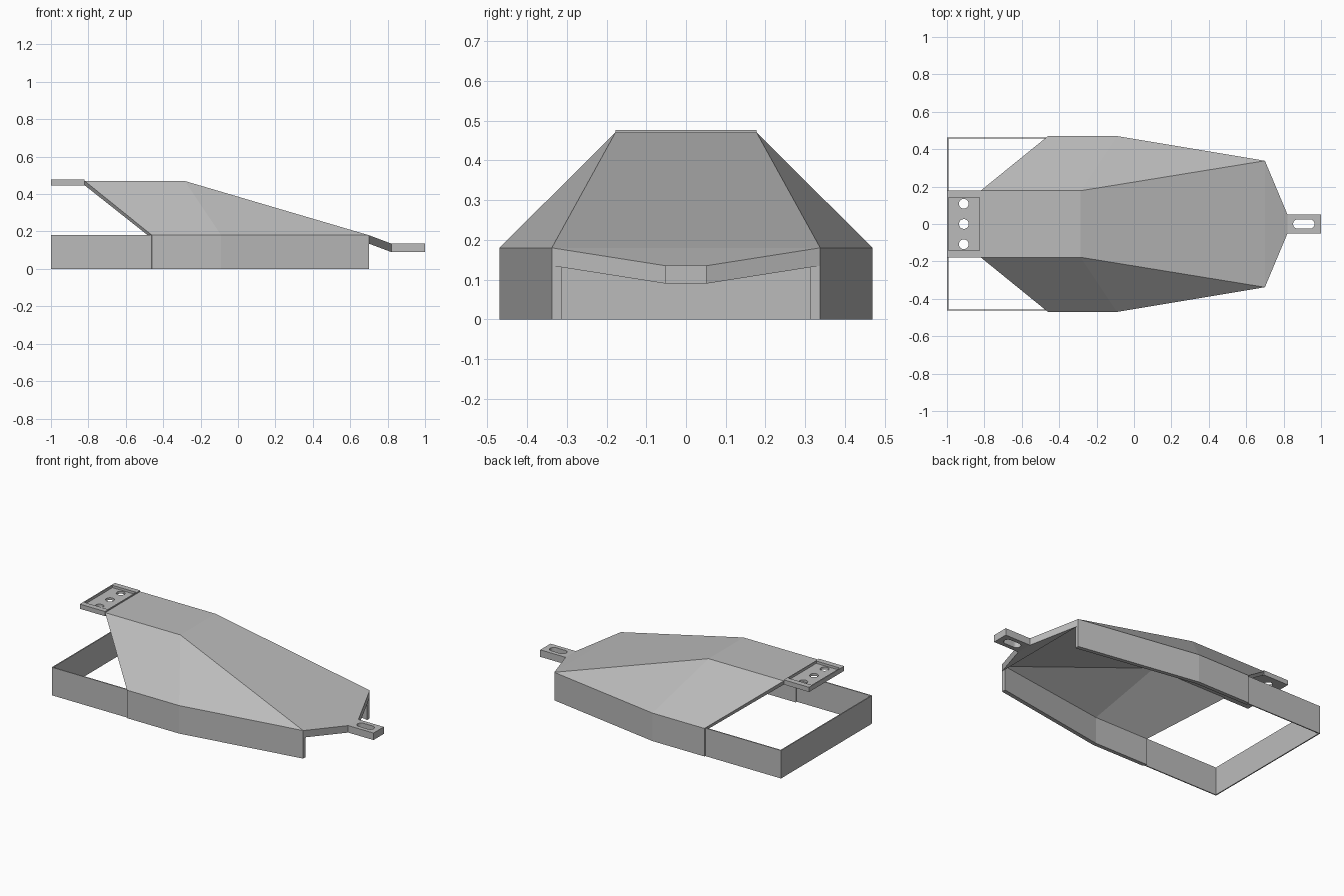
import bpy, bmesh
from mathutils import Matrix

if "Cube" in bpy.data.objects:
    bpy.data.objects.remove(bpy.data.objects["Cube"])

grey = bpy.data.materials.new("plain grey")
grey.use_nodes = True
grey.diffuse_color = (0.5, 0.5, 0.5, 1)
grey.node_tree.nodes["Principled BSDF"].inputs["Base Color"].default_value = (0.5, 0.5, 0.5, 1)


def finish(bm, name):
    bmesh.ops.recalc_face_normals(bm, faces=bm.faces)
    mesh = bpy.data.meshes.new(name)
    bm.to_mesh(mesh)
    bm.free()
    mesh.materials.append(grey)
    ob = bpy.data.objects.new(name, mesh)
    bpy.context.collection.objects.link(ob)
    return ob


def prism(name, bottom, top):
    """Closed solid between two matching outlines."""
    bm = bmesh.new()
    lo = [bm.verts.new(p) for p in bottom]
    hi = [bm.verts.new(p) for p in top]
    bm.faces.new(lo)
    bm.faces.new(hi)
    for i in range(len(lo)):
        j = (i + 1) % len(lo)
        bm.faces.new((lo[i], lo[j], hi[j], hi[i]))
    return finish(bm, name)


def flat(name, outline, z0, z1):
    return prism(name, [(x, y, z0) for x, y in outline], [(x, y, z1) for x, y in outline])


def block(name, x0, x1, half, z0, z1):
    return flat(name, [(x0, -half), (x1, -half), (x1, half), (x0, half)], z0, z1)


def drill(name, x, y, z, radius):
    bm = bmesh.new()
    bmesh.ops.create_cone(bm, cap_ends=True, segments=32, radius1=radius, radius2=radius,
                          depth=0.2, matrix=Matrix.Translation((x, y, z)))
    return finish(bm, name)


def cut(target, cutter):
    cutter.hide_render = True
    mod = target.modifiers.new("cut", "BOOLEAN")
    mod.operation = "DIFFERENCE"
    mod.solver = "EXACT"
    mod.object = cutter
    bpy.context.view_layer.objects.active = target
    bpy.ops.object.modifier_apply(modifier=mod.name)
    bpy.data.objects.remove(cutter)


# Faceted cover: one side's corners, outside then inside
corners = {
    "ridge_rear": ((-0.82, 0.178, 0.47), (-0.82, 0.168, 0.447)),
    "ridge_front": ((-0.285, 0.178, 0.47), (-0.29, 0.168, 0.447)),
    "nose": ((0.70, 0.338, 0.18), (0.70, 0.312, 0.155)),
    "hip_rear": ((-0.46, 0.47, 0.18), (-0.47, 0.445, 0.17)),
    "hip_front": ((-0.09, 0.47, 0.18), (-0.09, 0.445, 0.17)),
}
for key in ("nose", "hip_rear", "hip_front"):
    corners[key + "_foot"] = tuple((x, y, 0) for x, y, z in corners[key])

bm = bmesh.new()
v = {(k, s, n): bm.verts.new((p[n][0], p[n][1] * s, p[n][2]))
     for k, p in corners.items() for s in (1, -1) for n in (0, 1)}
side_faces = [
    ("ridge_rear", "ridge_front", "hip_front", "hip_rear"),
    ("ridge_front", "nose", "hip_front"),
    ("hip_rear", "hip_front", "hip_front_foot", "hip_rear_foot"),
    ("hip_front", "nose", "nose_foot", "hip_front_foot"),
]
rim = ["ridge_rear", "hip_rear", "hip_rear_foot", "hip_front_foot", "nose_foot", "nose"]
for n in (0, 1):
    for s in (1, -1):
        for face in side_faces:
            bm.faces.new([v[k, s, n] for k in face])
    for a, b in (("ridge_rear", "ridge_front"), ("ridge_front", "nose")):
        bm.faces.new((v[a, 1, n], v[b, 1, n], v[b, -1, n], v[a, -1, n]))
loop = [(k, 1) for k in rim] + [(k, -1) for k in reversed(rim)]
for a, b in zip(loop, loop[1:] + loop[:1]):
    bm.faces.new((v[a + (0,)], v[b + (0,)], v[b + (1,)], v[a + (1,)]))
finish(bm, "cover_shell")

# Thin U-shaped rear frame
x, y, t, end = -1.0, 0.463, 0.007, -0.46
flat("rear_frame", [(end, y), (x, y), (x, -y), (end, -y),
                    (end, t - y), (x + t, t - y), (x + t, y - t), (end, y - t)], 0, 0.18)

# Upper mounting plate: shallow tray with three holes
plate = block("mounting_plate", -1.0, -0.82, 0.178, 0.447, 0.477)
cut(plate, block("tray_cutter", -0.993, -0.826, 0.143, 0.462, 0.6))
for hole_y in (-0.108, 0, 0.108):
    cut(plate, drill("hole_cutter", -0.91, hole_y, 0.46, 0.026))

# Tapered sloping lip at the nose
lip = [(0.70, -0.338, 0.18), (0.82, -0.052, 0.135), (0.82, 0.052, 0.135), (0.70, 0.338, 0.18)]
prism("nose_lip", [(a, b, c - 0.045) for a, b, c in lip], lip)

# Slotted tab
tab = block("slotted_tab", 0.82, 1.0, 0.052, 0.09, 0.135)
cut(tab, block("slot_cutter", 0.876, 0.94, 0.025, 0, 0.3))
for slot_x in (0.876, 0.94):
    cut(tab, drill("slot_end_cutter", slot_x, 0, 0.11, 0.0251))
